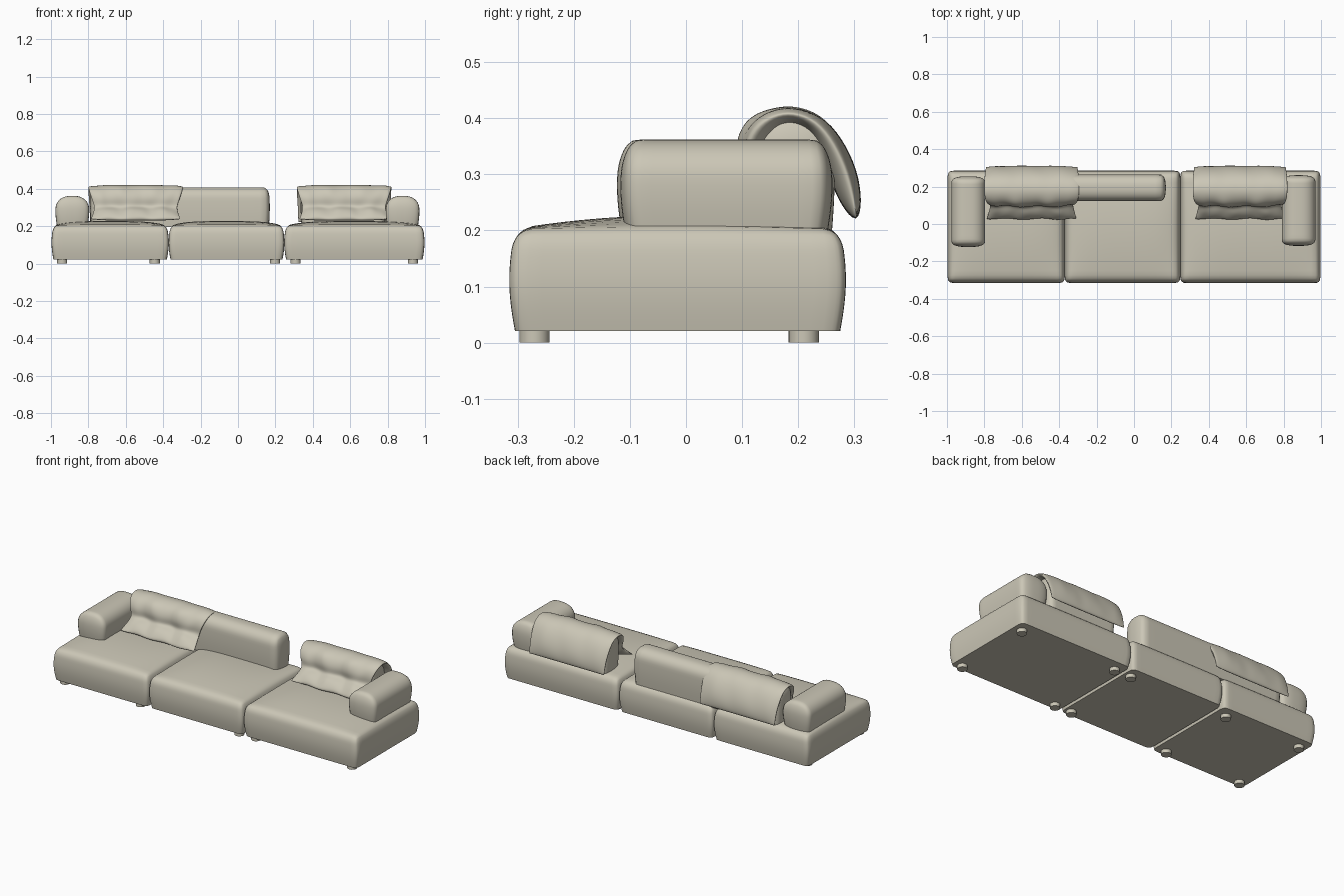
import bpy, bmesh, math
from mathutils import Vector

if "Cube" in bpy.data.objects:
    bpy.data.objects.remove(bpy.data.objects["Cube"])

fabric = bpy.data.materials.new("warm beige fabric")
fabric.diffuse_color = (0.60, 0.57, 0.47, 1)
fabric.use_nodes = True
fabric.node_tree.nodes["Principled BSDF"].inputs["Base Color"].default_value = fabric.diffuse_color


def finish(name, bm, angle=40):
    bmesh.ops.recalc_face_normals(bm, faces=bm.faces)
    me = bpy.data.meshes.new(name)
    bm.to_mesh(me)
    bm.free()
    me.materials.append(fabric)
    me.shade_smooth()
    me.set_sharp_from_angle(angle=math.radians(angle))
    ob = bpy.data.objects.new(name, me)
    bpy.context.collection.objects.link(ob)
    return ob


def cushion(name, lo, hi, radii, power=2.3, crown=0.0, bulge=0.0):
    """Upholstered block: flat sharp bottom, rounded edges, domed top and swollen sides."""
    lo, hi = Vector(lo), Vector(hi)
    mid, half = (lo + hi) / 2, (hi - lo) / 2
    bm = bmesh.new()
    bmesh.ops.create_cube(bm, size=2)
    bmesh.ops.subdivide_edges(bm, edges=bm.edges[:], cuts=19, use_grid_fill=True)
    for v in bm.verts:
        s = [math.sin(c * math.pi / 2) for c in v.co]
        p = [s[i] * half[i] for i in range(3)]
        q, d = [], []
        for i in range(3):
            lim = half[i] - radii[i]
            c = max(-half[2] if i == 2 else -lim, min(lim, p[i]))
            q.append(c)
            d.append((p[i] - c) / radii[i])
        m = max(abs(c) for c in d)
        if m > 1e-6:
            k = m / sum(abs(c) ** power for c in d) ** (1 / power)
            p = [q[i] + d[i] * k * radii[i] for i in range(3)]
        h = (p[2] + half[2]) / (2 * half[2])
        u, w = p[0] / half[0], p[1] / half[1]
        # swell the sides at mid height, dome the top
        swell = bulge * (1 - math.sin(math.pi * min(1, max(0, h * 0.9 + 0.05))))
        p[0] -= u * swell
        p[1] -= w * swell
        p[2] += crown * max(0, 1 - u ** 4) * max(0, 1 - w * w) * h ** 3
        v.co = mid + Vector(p)
    return finish(name, bm)


# Three seat blocks
for name, x0, x1 in (("left_seat", -0.997, -0.370),
                     ("middle_seat", -0.371, 0.248),
                     ("right_seat", 0.247, 0.997)):
    cushion(name, (x0, -0.315, 0.021), (x1, 0.285, 0.203),
            (0.025, 0.035, 0.04), crown=0.024, bulge=0.012)

# Feet
for x in (-0.94, -0.445, 0.198, 0.308, 0.935):
    for y in (-0.27, 0.21):
        bm = bmesh.new()
        bmesh.ops.create_cone(bm, cap_ends=True, segments=24, radius1=0.027,
                              radius2=0.027, depth=0.026)
        bmesh.ops.translate(bm, verts=bm.verts, vec=(x, y, 0.013))
        finish("foot", bm)

# Armrest bolsters
for name, x0, x1, y0 in (("left_armrest", -0.976, -0.796, -0.123),
                         ("right_armrest", 0.790, 0.970, -0.117)):
    cushion(name, (x0, y0, 0.198), (x1, y0 + 0.378, 0.362),
            (0.085, 0.03, 0.07), power=2.4, bulge=0.010)

# Backrest bolsters
for name, x0, x1 in (("long_backrest", -0.79, 0.17), ("short_backrest", 0.335, 0.79)):
    cushion(name, (x0, 0.122, 0.195), (x1, 0.265, 0.407),
            (0.03, 0.068, 0.06), power=2.3, bulge=0.006)

# Draped pillow section from front lip over the backrest: y, z, half width, thickness
SECTION = ((0.018, 0.232, 0.242, 0), (0.045, 0.250, 0.236, 0.016),
           (0.080, 0.275, 0.226, 0.022), (0.107, 0.303, 0.220, 0.006),
           (0.105, 0.340, 0.234, 0.018), (0.123, 0.383, 0.248, 0.020),
           (0.155, 0.405, 0.254, 0.014), (0.190, 0.411, 0.254, 0.012),
           (0.232, 0.396, 0.254, 0.014), (0.264, 0.355, 0.252, 0.017),
           (0.288, 0.300, 0.248, 0.018), (0.300, 0.250, 0.246, 0.014),
           (0.306, 0.208, 0.246, 0))


def pillow(name, cx):
    bm = bmesh.new()
    cols, rows = 18, len(SECTION)
    for side in (1, -1.8):
        grid = []
        for j, (y, z, hw, t) in enumerate(SECTION):
            a, b = SECTION[max(j - 1, 0)], SECTION[min(j + 1, rows - 1)]
            tan = Vector((0, b[0] - a[0], b[1] - a[1])).normalized()
            nrm = Vector((0, -tan.z, tan.y))
            row = []
            for i in range(cols + 1):
                u = math.sin((i / cols * 2 - 1) * math.pi / 2)
                f = math.sqrt(max(0, 1 - u ** 4))
                # soft creases, strongest on the front half
                wave = (0.35 * math.sin(9 * u + j * 0.9) + 0.2 * math.sin(17 * u - j)) * (1 if j < 6 else 0.3)
                off = t * f * side * (1 + (wave if side > 0 else 0))
                lip = 0.006 * math.sin(8 * u) * f if j < 4 else 0
                row.append(bm.verts.new(Vector((cx + u * hw, y + lip, z)) + nrm * off))
            grid.append(row)
        for j in range(rows - 1):
            for i in range(cols):
                bm.faces.new((grid[j][i], grid[j][i + 1], grid[j + 1][i + 1], grid[j + 1][i]))
    bmesh.ops.remove_doubles(bm, verts=bm.verts, dist=0.0004)
    ob = finish(name, bm, 180)
    sub = ob.modifiers.new("soften", "SUBSURF")
    sub.levels = sub.render_levels = 2


pillow("left_pillow", -0.547)
pillow("right_pillow", 0.567)
